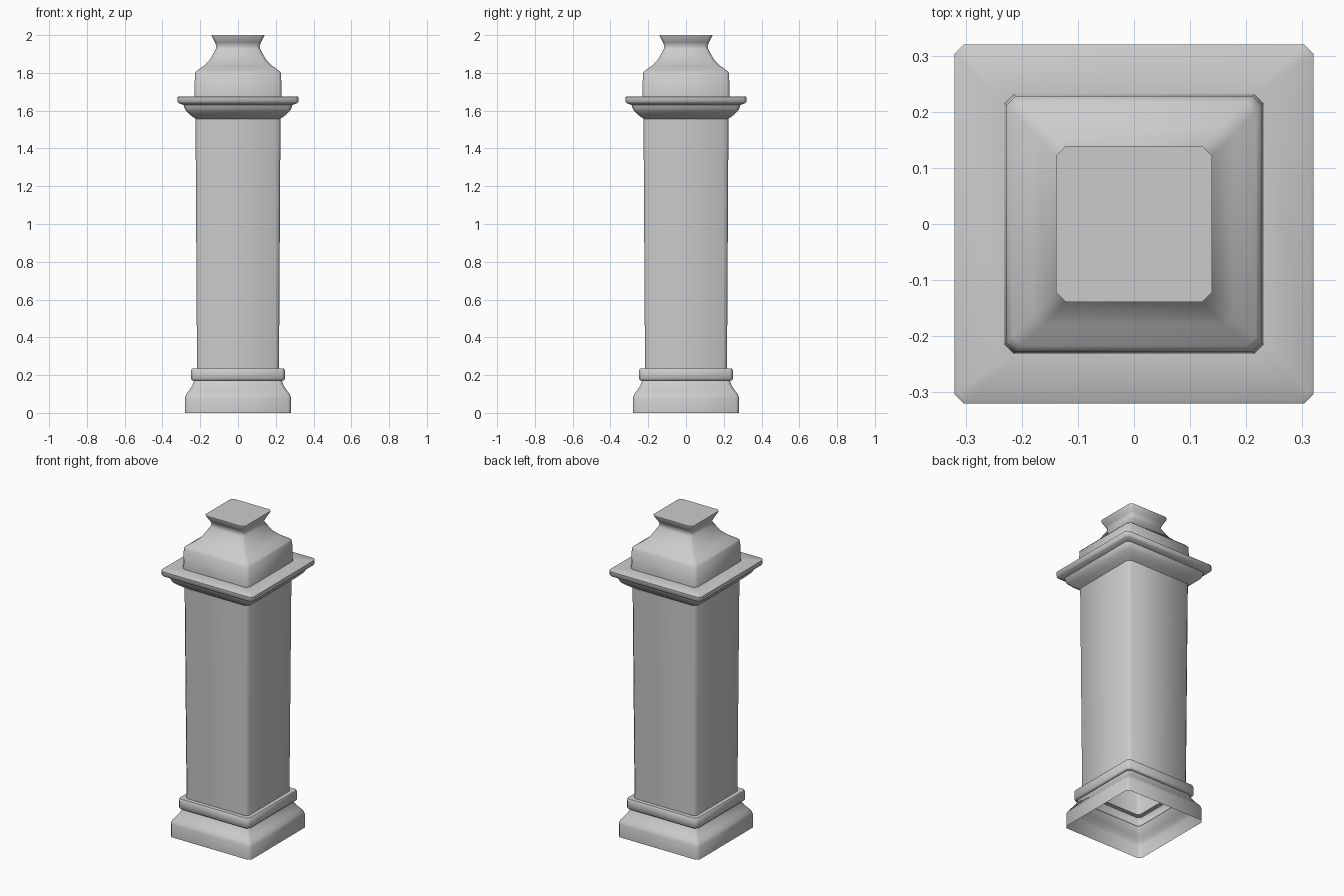
import bpy, bmesh, math

if "Cube" in bpy.data.objects:
    bpy.data.objects.remove(bpy.data.objects["Cube"])


def square_loft(name, profile, chamfer=0.017, cap_top=False):
    """Stack chamfered square rings given as (half width, height)."""
    bm = bmesh.new()
    rings = []
    for w, z in profile:
        i = w - chamfer
        pts = [(i, -w), (w, -i), (w, i), (i, w), (-i, w), (-w, i), (-w, -i), (-i, -w)]
        rings.append([bm.verts.new((x, y, z)) for x, y in pts])
    for a, b in zip(rings, rings[1:]):
        for k in range(8):
            n = (k + 1) % 8
            bm.faces.new((a[k], a[n], b[n], b[k]))
    if cap_top:
        bm.faces.new(rings[-1])
    mesh = bpy.data.meshes.new(name)
    bm.to_mesh(mesh)
    bm.free()
    ob = bpy.data.objects.new(name, mesh)
    bpy.context.collection.objects.link(ob)
    bpy.ops.object.select_all(action='DESELECT')
    ob.select_set(True)
    bpy.context.view_layer.objects.active = ob
    bpy.ops.object.shade_smooth_by_angle(angle=math.radians(50))
    return ob


# Flared plinth, open underneath
square_loft("plinth", [(0.281, 0), (0.281, 0.08), (0.275, 0.098), (0.257, 0.122),
                       (0.241, 0.147), (0.232, 0.172)])

# Raised band above the plinth
square_loft("base_band", [(0.232, 0.172), (0.243, 0.172), (0.248, 0.18),
                          (0.248, 0.226), (0.243, 0.235), (0.217, 0.235)])

# Hollow shaft, very slightly wider at the top
square_loft("shaft", [(0.217, 0.235), (0.225, 1.557)])

# Projecting moulding with a flat top ledge
square_loft("cornice", [(0.225, 1.557), (0.25, 1.575), (0.274, 1.597), (0.283, 1.612),
                        (0.288, 1.63), (0.312, 1.639), (0.32, 1.648), (0.32, 1.672),
                        (0.315, 1.676), (0.231, 1.676)])

# Bell-shaped cap with flared flat top
square_loft("cap", [(0.231, 1.676), (0.228, 1.80), (0.217, 1.812), (0.18, 1.838),
                    (0.153, 1.864), (0.132, 1.90), (0.118, 1.925), (0.114, 1.942),
                    (0.122, 1.962), (0.139, 1.995), (0.139, 2.0)], cap_top=True)
